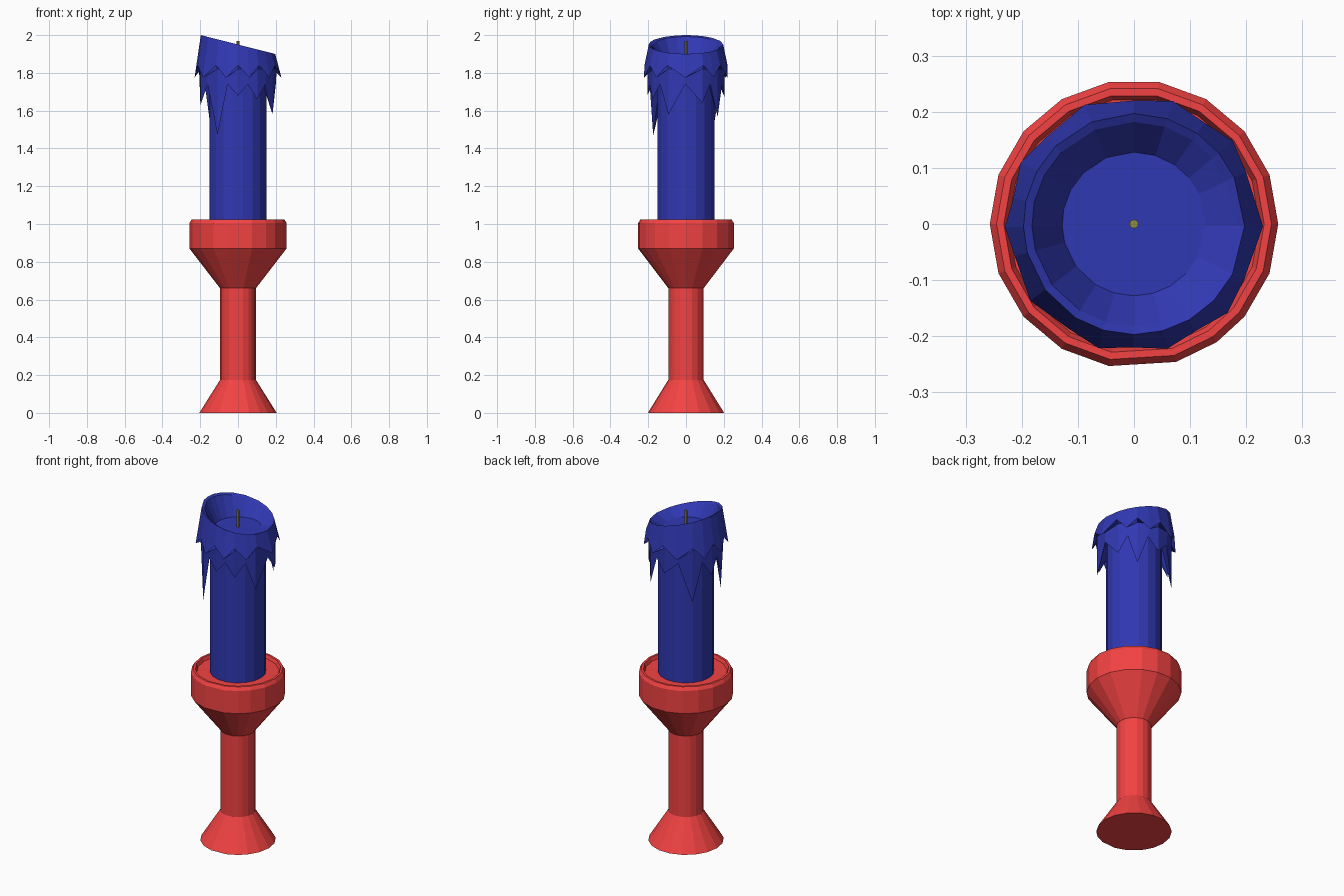
import bpy
from math import cos, sin, radians

if "Cube" in bpy.data.objects:
    bpy.data.objects.remove(bpy.data.objects["Cube"])


def material(name, rgb):
    m = bpy.data.materials.new(name)
    m.diffuse_color = (*rgb, 1)
    m.use_nodes = True
    m.node_tree.nodes["Principled BSDF"].inputs["Base Color"].default_value = m.diffuse_color
    return m


def skin(name, angles, rings, mat):
    """Flat-shaded surface through rings; rings[k](i, angle) -> (radius, z). Ends are capped."""
    n = len(angles)
    verts, faces = [], []
    for ring in rings:
        for i, a in enumerate(angles):
            r, z = ring(i, a)
            verts.append((r * cos(a), r * sin(a), z))
    for k in range(len(rings) - 1):
        for i in range(n):
            j = (i + 1) % n
            faces.append((k * n + i, k * n + j, (k + 1) * n + j, (k + 1) * n + i))
    faces.append(tuple(reversed(range(n))))
    faces.append(tuple(range((len(rings) - 1) * n, len(rings) * n)))
    mesh = bpy.data.meshes.new(name)
    mesh.from_pydata(verts, [], faces)
    mesh.materials.append(mat)
    ob = bpy.data.objects.new(name, mesh)
    bpy.context.collection.objects.link(ob)
    return ob


def lathe(name, angles, profile, mat):
    return skin(name, angles, [lambda i, a, p=p: p for p in profile], mat)


red = material("holder_red", (0.9, 0.055, 0.055))
blue = material("wax_blue", (0.03, 0.04, 0.45))
olive = material("wick_olive", (0.3, 0.27, 0.05))

# Holder: flared foot, stem, cone and shallow rimmed cup
holder_angles = [radians(a) for a in list(range(0, 260, 20)) + [240 + 20, 287, 305, 320, 340]]
lathe("candle_holder", holder_angles,
      [(0.205, 0), (0.095, 0.175), (0.095, 0.66), (0.257, 0.87), (0.257, 1.005),
       (0.245, 1.025), (0.232, 1.025), (0.224, 1.005)], red)

# Candle shaft
even = [radians(a) for a in range(0, 360, 20)]
lathe("candle_shaft", even, [(0.152, 1.0), (0.152, 1.85)], blue)

# Melted top: lower drip tips as (angle, z); a notch sits midway between neighbours
tips = [(-165, 1.63), (-122, 1.47), (-90, 1.68), (-60, 1.66), (-27, 1.58), (25, 1.64),
        (55, 1.57), (90, 1.67), (135, 1.51), (168, 1.65)]
columns = []
for k, (a, z) in enumerate(tips):
    b = tips[(k + 1) % len(tips)][0]
    b += 360 if b < a else 0
    columns += [(a, z), ((a + b) / 2, 1.74)]
drip_angles = [radians(c[0]) for c in columns]


def is_tip(i):
    return i % 2 == 0


def rim(a):
    return 1.95 - 0.05 * cos(a)


skin("melted_top", drip_angles, [
    lambda i, a: (0.155, 1.80),                                     # underside at shaft
    lambda i, a: (0.205 if is_tip(i) else 0.2, columns[i][1]),      # long drips
    lambda i, a: (0.205, 1.82),                                     # recess
    lambda i, a: (0.22, 1.84) if is_tip(i) else (0.23, 1.775),      # short upper drips
    lambda i, a: (0.197, rim(a)),                                   # rim
    lambda i, a: (0.182, rim(a) - 0.008),
    lambda i, a: (0.128, 1.87),                                     # wax pool
], blue)

# Wick
lathe("wick", [radians(a) for a in range(0, 360, 45)], [(0.008, 1.86), (0.008, 1.97)], olive)
